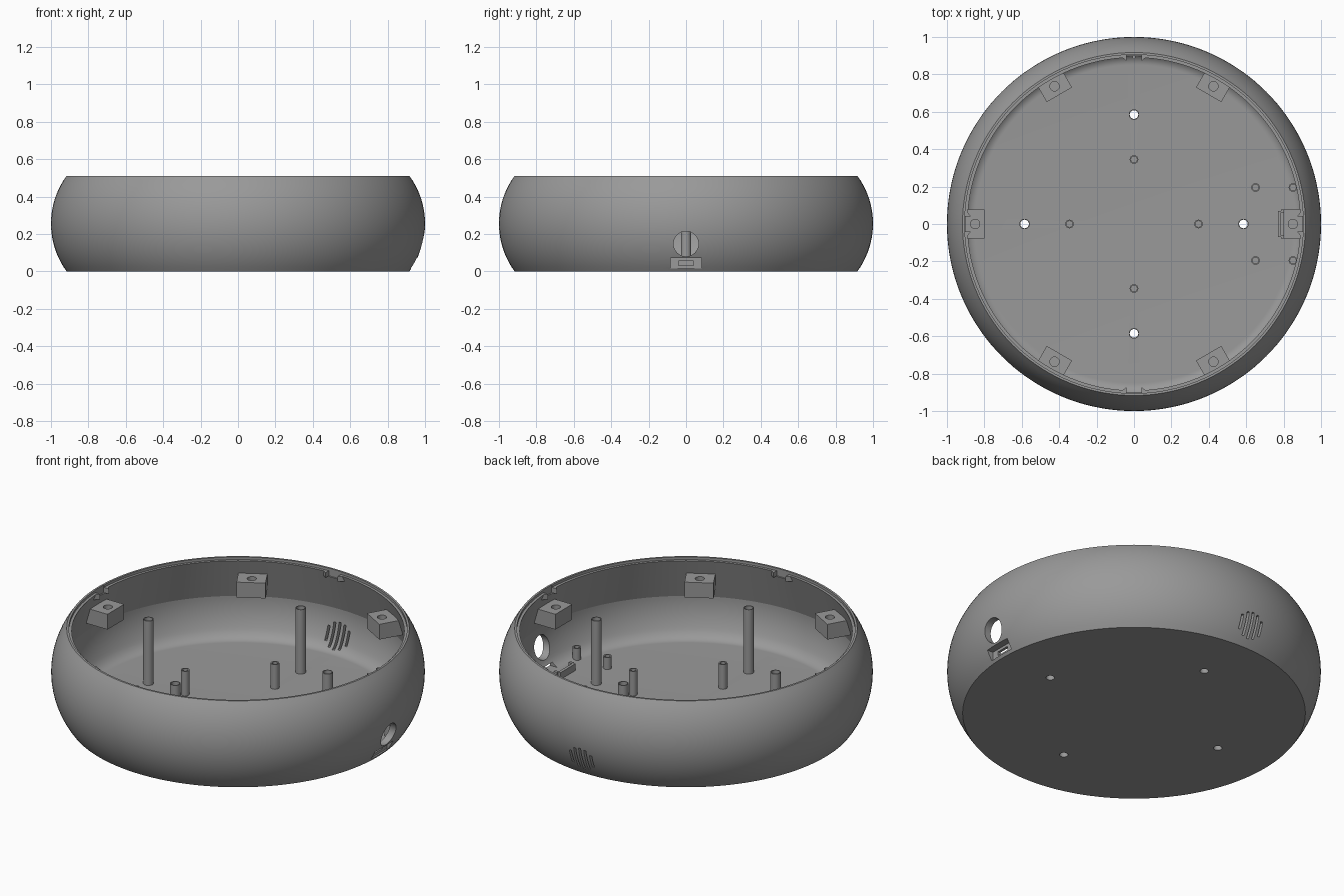
import bpy, bmesh, math
from mathutils import Matrix, Vector

if "Cube" in bpy.data.objects:
    bpy.data.objects.remove(bpy.data.objects["Cube"])

grey = bpy.data.materials.new("mid_grey")
grey.diffuse_color = (0.32, 0.32, 0.32, 1)
grey.use_nodes = True
grey.node_tree.nodes["Principled BSDF"].inputs["Base Color"].default_value = grey.diffuse_color
FLOOR = 0.03


def finish(bm, name, angle=30):
    bmesh.ops.recalc_face_normals(bm, faces=bm.faces)
    me = bpy.data.meshes.new(name)
    bm.to_mesh(me)
    bm.free()
    me.materials.append(grey)
    ob = bpy.data.objects.new(name, me)
    bpy.context.collection.objects.link(ob)
    smooth(ob, angle)
    return ob


def smooth(ob, angle):
    me = ob.data
    me.shade_smooth()
    me.set_sharp_from_angle(angle=math.radians(angle))


def lathe(profile, segs, name, centre=(0, 0), angle=30):
    """Revolve a closed (r, z) profile; points with r = 0 become poles."""
    bm = bmesh.new()
    rings = []
    for r, z in profile:
        if r == 0:
            rings.append([bm.verts.new((*centre, z))] * segs)
        else:
            rings.append([bm.verts.new((centre[0] + r * math.cos(2 * math.pi * k / segs),
                                        centre[1] + r * math.sin(2 * math.pi * k / segs), z))
                          for k in range(segs)])
    for i in range(len(rings)):
        a, b = rings[i], rings[(i + 1) % len(rings)]
        for k in range(segs):
            n = (k + 1) % segs
            vs = list(dict.fromkeys((a[k], a[n], b[n], b[k])))
            if len(vs) > 2:
                bm.faces.new(vs)
    return finish(bm, name, angle)


def box(bm, lo, hi, turn=0):
    """Box from corner to corner, turned about the z axis through the origin."""
    lo, hi = Vector(lo), Vector(hi)
    m = (Matrix.Rotation(turn, 4, 'Z') @ Matrix.Translation((lo + hi) / 2)
         @ Matrix.Diagonal((*(hi - lo), 1)))
    bmesh.ops.create_cube(bm, size=1, matrix=m)


def rod(bm, centre, r, length, segs=32, axis='Z'):
    m = Matrix.Translation(centre)
    if axis == 'X':
        m = m @ Matrix.Rotation(math.pi / 2, 4, 'Y')
    bmesh.ops.create_cone(bm, cap_ends=True, segments=segs, radius1=r, radius2=r,
                          depth=length, matrix=m)


def cut(ob, bm, angle):
    """Subtract the bmesh from the object and bake the result."""
    cutter = finish(bm, "cutter")
    cutter.hide_render = True
    mod = ob.modifiers.new("cut", 'BOOLEAN')
    mod.operation, mod.solver, mod.object = 'DIFFERENCE', 'EXACT', cutter
    mod.use_self = True
    deps = bpy.context.evaluated_depsgraph_get()
    me = bpy.data.meshes.new_from_object(ob.evaluated_get(deps))
    ob.modifiers.clear()
    ob.data = me
    bpy.data.objects.remove(cutter)
    smooth(ob, angle)


# shell: barrel-curved outside, stepped rim, leaning upper wall, rounded floor edge
R, MID, CX = 0.433, 0.255, 0.567
profile = [(0, 0)]
for i in range(21):
    z = 0.51 * i / 20
    profile.append((CX + math.sqrt(R * R - (z - MID) ** 2), z))
profile += [(0.905, 0.51), (0.905, 0.495), (0.89, 0.495)]
for i in range(13):
    z = 0.255 - (0.255 - 0.075) * i / 12
    profile.append((CX + math.sqrt((R - 0.04) ** 2 - (z - MID) ** 2), z))
p0, p1, p2 = Vector(profile[-1]), Vector((0.89, FLOOR)), Vector((0.85, FLOOR))
for i in range(1, 11):
    t = i / 10
    profile.append(tuple(p0 * (1 - t) ** 2 + p1 * 2 * t * (1 - t) + p2 * t * t))
profile.append((0, FLOOR))
shell = lathe(profile, 144, "shell", angle=12.5)

quarters = [k * math.pi / 2 for k in range(4)]
bm = bmesh.new()
# screw holes through the floor
for a in quarters:
    rod(bm, (0.585 * math.cos(a), 0.585 * math.sin(a), 0), 0.023, 0.2)
    # latch notches in the rim
    box(bm, (0.86, -0.04, 0.465), (0.906, 0.04, 0.6), a)
# round side opening, port recess and port slot
rod(bm, (0.95, 0, 0.147), 0.067, 0.3, 48, 'X')
box(bm, (0.917, -0.082, 0.016), (1.1, 0.082, 0.07))
box(bm, (0.8, -0.04, 0.032), (1.0, 0.04, 0.055))
# vent slots in the back
for i in range(-2, 3):
    h = math.sqrt(0.07 ** 2 - (i * 0.029) ** 2)
    box(bm, (i * 0.033 - 0.007, 0.8, 0.112 - h), (i * 0.033 + 0.007, 1.1, 0.112 + h))
cut(shell, bm, 12.5)

# six lid screw blocks around the wall
for k in range(6):
    a = k * math.pi / 3
    bm = bmesh.new()
    box(bm, (0.798, -0.078, 0.32), (0.935, 0.078, 0.41), a)
    block = finish(bm, "screw_block")
    bm = bmesh.new()
    rod(bm, (0.85 * math.cos(a), 0.85 * math.sin(a), 0.41), 0.025, 0.12)
    cut(block, bm, 30)

# small wedge ribs beside each latch notch
for a in quarters:
    bm = bmesh.new()
    for s in (-1, 1):
        pts = [(0.9, s * 0.04), (0.872, s * 0.04), (0.9, s * 0.075)]
        vs = [[bm.verts.new(Matrix.Rotation(a, 3, 'Z') @ Vector((x, y, z))) for x, y in pts]
              for z in (0.465, 0.495)]
        bm.faces.new(vs[0])
        bm.faces.new(vs[1])
        for i in range(3):
            j = (i + 1) % 3
            bm.faces.new((vs[0][i], vs[0][j], vs[1][j], vs[1][i]))
    finish(bm, "latch_ribs")


# standing tubes: tall open ones, medium and short blind ones
def post(name, x, y, r, hole, top, bottom):
    base = FLOOR - 0.005
    if bottom is None:
        prof = [(r, base), (r, top), (hole, top), (hole, base)]
    else:
        prof = [(0, base), (r, base), (r, top), (hole, top), (hole, bottom), (0, bottom)]
    lathe(prof, 32, name, (x, y))


for a in quarters:
    c, s = math.cos(a), math.sin(a)
    post("tall_post", 0.585 * c, 0.585 * s, 0.028, 0.023, 0.41, None)
    post("medium_post", 0.345 * c, 0.345 * s, 0.023, 0.016, 0.175, 0.06)
for x in (0.65, 0.85):
    for y in (-0.195, 0.195):
        post("short_post", x, y, 0.023, 0.016, 0.10, 0.05)

# low bracket holding the port board
bm = bmesh.new()
box(bm, (0.77, -0.07, FLOOR - 0.005), (0.787, 0.07, 0.07))
for s in (-1, 1):
    box(bm, (0.787, s * 0.07 - 0.008, FLOOR - 0.005), (0.81, s * 0.07 + 0.008, 0.07))
finish(bm, "port_bracket")
